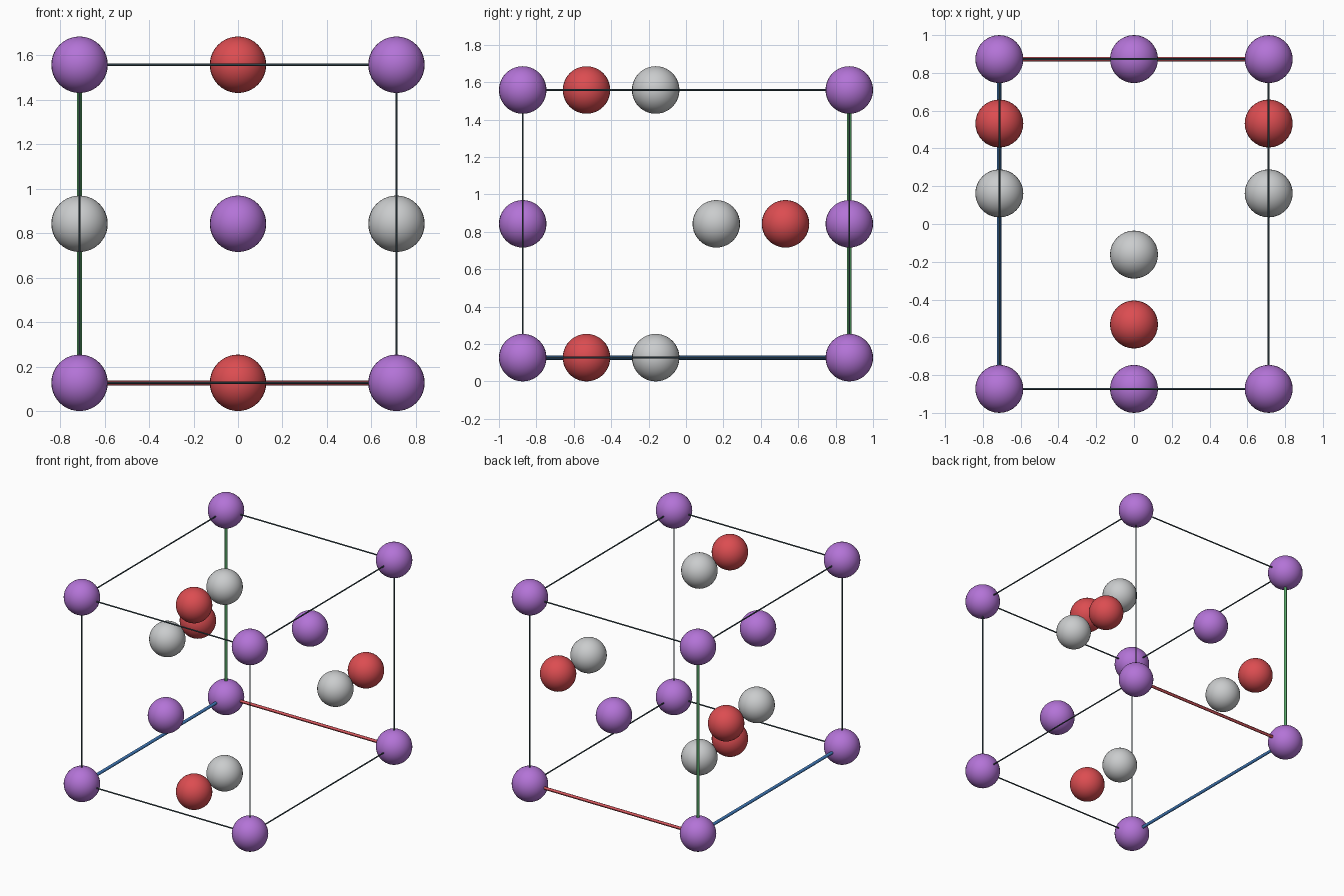
import bpy
from mathutils import Vector

if "Cube" in bpy.data.objects:
    bpy.data.objects.remove(bpy.data.objects["Cube"])

X, Y, Z0, Z1 = 0.713, 0.873, 0.127, 1.558   # cell limits
ZM = (Z0 + Z1) / 2
R_ATOM, R_EDGE, R_AXIS = 0.127, 0.005, 0.0115


def material(name, srgb):
    m = bpy.data.materials.new(name)
    m.diffuse_color = [(c / 255) ** 2.2 for c in srgb] + [1]
    m.use_nodes = True
    m.node_tree.nodes["Principled BSDF"].inputs["Base Color"].default_value = m.diffuse_color
    return m


purple = material("purple", (178, 115, 214))
red = material("red", (219, 78, 82))
grey = material("light grey", (201, 203, 204))
slate = material("dark slate", (62, 80, 88))
axis_red = material("axis red", (214, 88, 94))
axis_green = material("axis green", (88, 164, 104))
axis_blue = material("axis blue", (68, 124, 188))


def finish(name, mat):
    ob = bpy.context.object
    ob.name = name
    ob.data.materials.append(mat)
    bpy.ops.object.shade_smooth_by_angle()


def ball(name, pos, mat):
    bpy.ops.mesh.primitive_uv_sphere_add(segments=32, ring_count=20, radius=R_ATOM, location=pos)
    finish(name, mat)


def rod(name, a, b, radius, mat):
    a, b = Vector(a), Vector(b)
    d = b - a
    bpy.ops.mesh.primitive_cylinder_add(vertices=12, radius=radius, depth=d.length,
                                        location=(a + b) / 2,
                                        rotation=d.to_track_quat('Z', 'Y').to_euler())
    finish(name, mat)


# Purple balls on the corners and on the front and back face centres
for x in (-X, X):
    for y in (-Y, Y):
        for z in (Z0, Z1):
            ball("corner_ball", (x, y, z), purple)
for y in (-Y, Y):
    ball("face_ball", (0, y, ZM), purple)

# Red and grey pairs on the bottom, top and side faces
for name, y, mat in (("red_ball", 0.532, red), ("grey_ball", 0.162, grey)):
    for z in (Z0, Z1):
        ball(name, (0, -y, z), mat)
    for x in (-X, X):
        ball(name, (x, y, ZM), mat)

# Frame edges; the three meeting at the back left bottom corner are thick and coloured
for y in (-Y, Y):
    for z in (Z0, Z1):
        main = y > 0 and z == Z0
        rod("width_axis" if main else "width_edge", (-X, y, z), (X, y, z),
            R_AXIS if main else R_EDGE, axis_red if main else slate)
for x in (-X, X):
    for z in (Z0, Z1):
        main = x < 0 and z == Z0
        rod("depth_axis" if main else "depth_edge", (x, -Y, z), (x, Y, z),
            R_AXIS if main else R_EDGE, axis_blue if main else slate)
    for y in (-Y, Y):
        main = x < 0 and y > 0
        rod("height_axis" if main else "height_edge", (x, y, Z0), (x, y, Z1),
            R_AXIS if main else R_EDGE, axis_green if main else slate)
